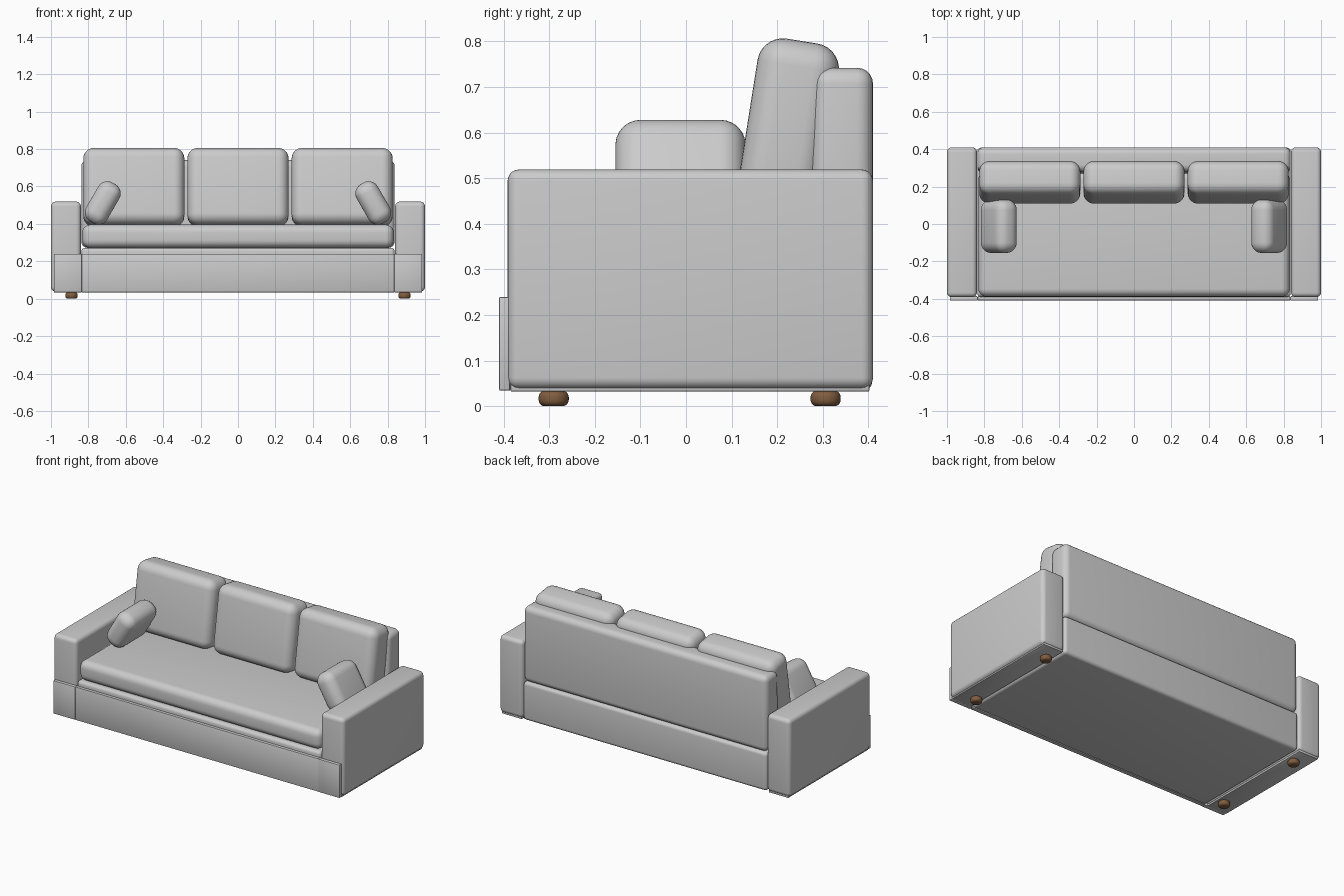
import bpy, math
from mathutils import Vector

if "Cube" in bpy.data.objects:
    bpy.data.objects.remove(bpy.data.objects["Cube"])


def block(name, lo, hi, r, seg=5, tilt=(0, 0, 0)):
    """Rounded box between two corners, optionally rotated about its centre."""
    lo, hi = Vector(lo), Vector(hi)
    bpy.ops.mesh.primitive_cube_add(size=1, location=(lo + hi) / 2)
    ob = bpy.context.object
    ob.name = name
    ob.scale = hi - lo
    bpy.ops.object.transform_apply(location=False, rotation=False, scale=True)
    mod = ob.modifiers.new("round", "BEVEL")
    mod.width, mod.segments = r, seg
    mod.limit_method = 'NONE'
    bpy.ops.object.modifier_apply(modifier="round")
    ob.rotation_euler = tilt
    bpy.ops.object.shade_smooth_by_angle(angle=math.radians(35))
    return ob


wood = bpy.data.materials.new("brown_wood")
wood.diffuse_color = (0.22, 0.11, 0.05, 1)
wood.use_nodes = True
wood.node_tree.nodes["Principled BSDF"].inputs["Base Color"].default_value = wood.diffuse_color

# Base, seat and back frame
block("base", (-0.838, -0.39, 0.034), (0.838, 0.408, 0.272), 0.02)
block("seat", (-0.832, -0.388, 0.272), (0.832, 0.28, 0.396), 0.042, 6)
back = block("back", (-0.838, 0.268, 0.272), (0.838, 0.41, 0.742), 0.035)
# front of the backrest leans slightly
for v in back.data.vertices:
    if v.co.y < 0:
        v.co.y += 0.012 * (v.co.z + 0.235) / 0.47

# Front panel, centre part
block("front_panel", (-0.835, -0.408, 0.034), (0.835, -0.385, 0.24), 0.003, 2)

for s, side in ((-1, "left"), (1, "right")):
    def span(a, b):
        return sorted((s * a, s * b))

    # Arm with its bottom plate and front panel end
    a, b = span(0.84, 1.0)
    block(side + "_arm", (a, -0.391, 0.038), (b, 0.41, 0.519), 0.025)
    a, b = span(0.85, 0.985)
    block(side + "_arm_plate", (a, -0.385, 0.032), (b, 0.402, 0.06), 0.003, 2)
    a, b = span(0.835, 0.985)
    block(side + "_panel_end", (a, -0.41, 0.034), (b, -0.386, 0.24), 0.004, 2)

    # Small pillow with its top leaning inwards
    a, b = span(0.723 - 0.065, 0.723 + 0.065)
    block(side + "_pillow", (a, -0.155, 0.392), (b, 0.131, 0.632), 0.056, 7,
          (0, -s * math.radians(30), 0))

    # Feet
    for y, end in ((-0.29, "front"), (0.306, "back")):
        bpy.ops.mesh.primitive_cylinder_add(vertices=32, radius=0.033, depth=0.034,
                                            location=(s * 0.89, y, 0.017))
        foot = bpy.context.object
        foot.name = f"{end}_{side}_foot"
        mod = foot.modifiers.new("round", "BEVEL")
        mod.width, mod.segments = 0.014, 5
        bpy.ops.object.modifier_apply(modifier="round")
        bpy.ops.object.shade_smooth_by_angle(angle=math.radians(35))
        foot.data.materials.append(wood)

# Three leaning back cushions
for i in (-1, 0, 1):
    x = i * 0.557
    block(f"back_cushion_{i + 2}", (x - 0.27, 0.132, 0.388), (x + 0.27, 0.312, 0.803),
          0.056, 7, (-math.radians(9), 0, 0))
